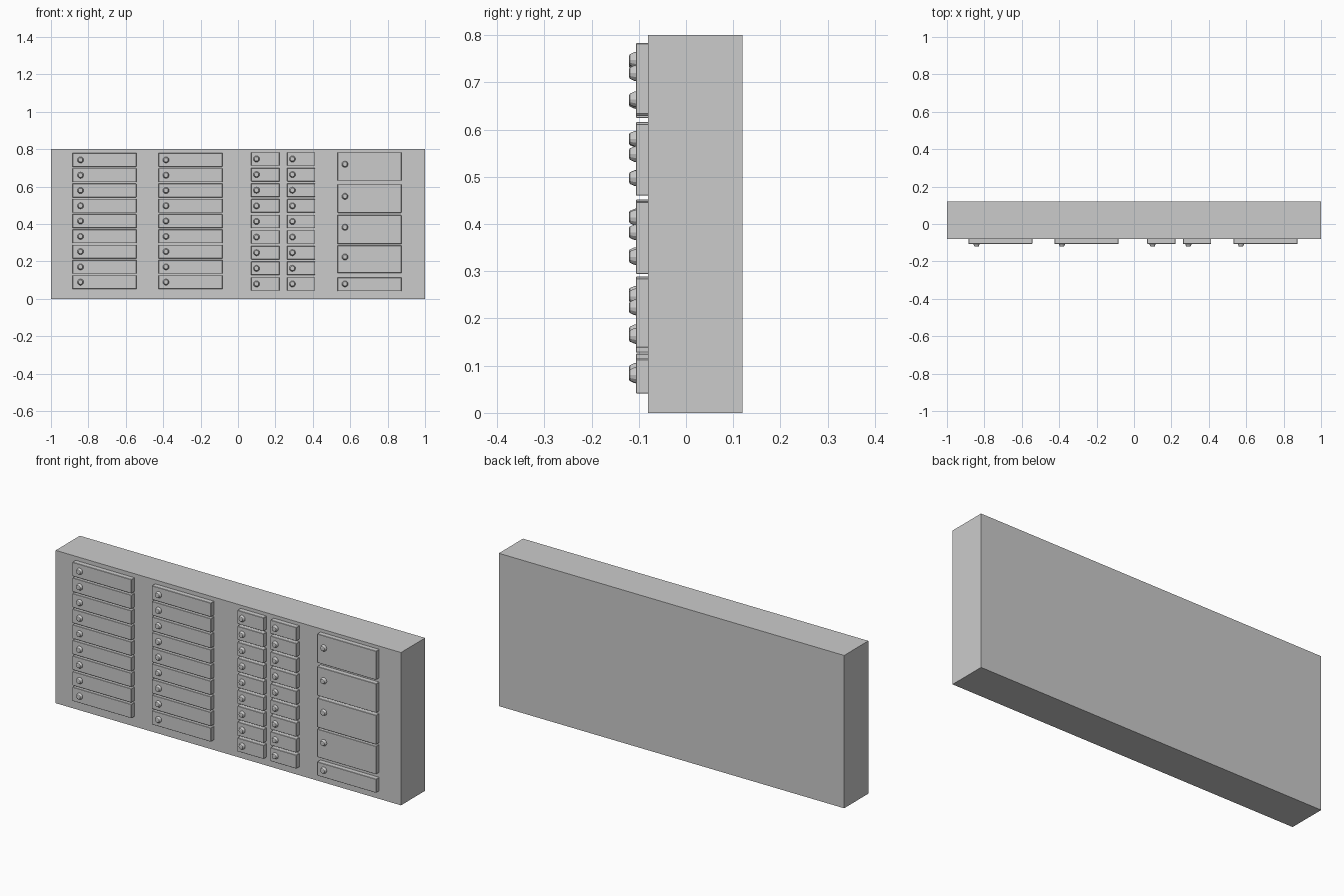
import bpy, math

if "Cube" in bpy.data.objects:
    bpy.data.objects.remove(bpy.data.objects["Cube"])

FRONT = -0.08      # cabinet front plane
FACE = -0.106      # door front plane


def box(name, x0, x1, y0, y1, z0, z1, bevel=0.0):
    bpy.ops.mesh.primitive_cube_add(size=1, location=((x0 + x1) / 2, (y0 + y1) / 2, (z0 + z1) / 2))
    ob = bpy.context.object
    ob.name = name
    ob.scale = (x1 - x0, y1 - y0, z1 - z0)
    bpy.ops.object.transform_apply(location=False, rotation=False, scale=True)
    if bevel:
        m = ob.modifiers.new("edge", 'BEVEL')
        m.width = bevel
        m.segments = 1
    return ob


def knob(name, x, z):
    # lathed profile: wide foot, tapering body, small flat tip
    profile = [(0.017, FACE + 0.002), (0.0165, -0.109), (0.012, -0.119), (0.009, -0.1205)]
    n = 12
    verts = [(x + r * math.cos(2 * math.pi * i / n), y, z + r * math.sin(2 * math.pi * i / n))
             for r, y in profile for i in range(n)]
    faces = [(k * n + i, k * n + (i + 1) % n, (k + 1) * n + (i + 1) % n, (k + 1) * n + i)
             for k in range(len(profile) - 1) for i in range(n)]
    last = (len(profile) - 1) * n
    faces += [tuple(range(last, last + n)), tuple(reversed(range(n)))]
    me = bpy.data.meshes.new(name)
    me.from_pydata(verts, [], faces)
    ob = bpy.data.objects.new(name, me)
    bpy.context.collection.objects.link(ob)


def door(name, x0, x1, z0, z1, knob_x, lift=0.0):
    box(name, x0, x1, FACE, FRONT + 0.002, z0, z1, 0.0015)
    knob(name + "_knob", knob_x, (z0 + z1) / 2 + lift)


# Cabinet body
box("cabinet_body", -1, 1, FRONT, 0.12, 0, 0.8)

# Columns of nine equal doors: name, x range, knob x, top, pitch, height
columns = [
    ("wide_left_door", -0.885, -0.543, -0.842, 0.779, 0.0817, 0.073),
    ("wide_middle_door", -0.425, -0.083, -0.385, 0.779, 0.0817, 0.073),
    ("narrow_left_door", 0.070, 0.222, 0.099, 0.783, 0.0835, 0.071),
    ("narrow_right_door", 0.262, 0.412, 0.291, 0.783, 0.0835, 0.071),
]
for name, x0, x1, kx, top, pitch, h in columns:
    for i in range(9):
        t = top - i * pitch
        door(f"{name}_{i + 1}", x0, x1, t - h, t, kx)

# Four tall doors and one short door on the right
rows = [(0.632, 0.783), (0.460, 0.612), (0.294, 0.447), (0.138, 0.285), (0.041, 0.113)]
for i, (z0, z1) in enumerate(rows):
    door(f"tall_door_{i + 1}", 0.532, 0.874, z0, z1, 0.572, 0.012 if i < 4 else 0.003)
